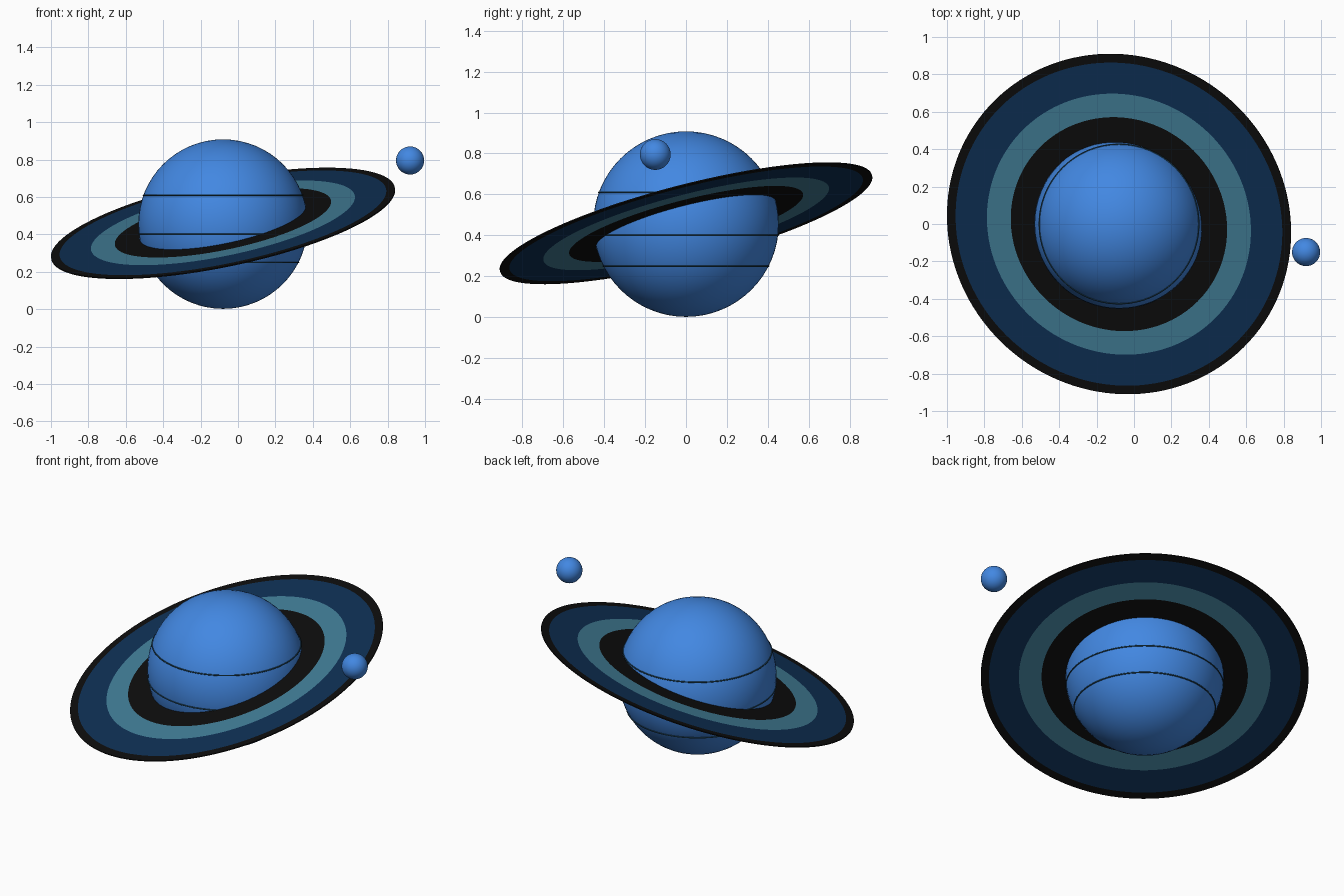
import bpy
import bmesh
import math
from mathutils import Vector

cube = bpy.data.objects.get("Cube")
if cube:
    bpy.data.objects.remove(cube, do_unlink=True)


def make_material(name, rgb):
    mat = bpy.data.materials.new(name)
    mat.use_nodes = True
    color = (*rgb, 1)
    mat.diffuse_color = color
    bsdf = mat.node_tree.nodes["Principled BSDF"]
    bsdf.inputs["Base Color"].default_value = color
    bsdf.inputs["Roughness"].default_value = 0.7
    return mat


blue = make_material("planet blue", (0.055, 0.245, 0.76))
black = make_material("ring black", (0.004, 0.004, 0.004))
navy = make_material("ring navy", (0.0044, 0.03, 0.09))
teal = make_material("ring teal", (0.053, 0.205, 0.305))
dark_teal = make_material("band dark teal", (0.013, 0.055, 0.09))

CENTER = Vector((-0.08, 0, 0.455))
RADIUS = 0.453


def add_ball(name, center, radius):
    bpy.ops.mesh.primitive_uv_sphere_add(segments=64, ring_count=32, radius=radius, location=center)
    ball = bpy.context.object
    ball.name = name
    ball.data.materials.append(blue)
    bpy.ops.object.shade_smooth()
    return ball


# Planet and its moon
add_ball("planet", CENTER, RADIUS)
add_ball("moon", (0.92, -0.15, 0.795), 0.075)

# Thin latitude bands around the planet
for name, z in (("upper_band", 0.61), ("middle_band", 0.4), ("lower_band", 0.25)):
    dz = z - CENTER.z
    bpy.ops.mesh.primitive_torus_add(
        major_radius=math.sqrt(RADIUS ** 2 - dz ** 2), minor_radius=0.004,
        major_segments=96, minor_segments=8, location=(CENTER.x, CENTER.y, z))
    band = bpy.context.object
    band.name = name
    band.data.materials.append(dark_teal)
    bpy.ops.object.shade_smooth()

# Tilted ring disc: a closed flat profile spun around its axis
radii = [0.44, 0.59, 0.72, 0.891, 0.938]
half = 0.003
profile = [(r, half) for r in radii] + [(r, -half) for r in reversed(radii)]
SIDES = 128
bm = bmesh.new()
loops = []
for i in range(SIDES):
    a = math.tau * i / SIDES
    loops.append([bm.verts.new((r * math.cos(a), r * math.sin(a), h)) for r, h in profile])
for i in range(SIDES):
    here, after = loops[i], loops[(i + 1) % SIDES]
    for j in range(len(profile)):
        k = (j + 1) % len(profile)
        face = bm.faces.new((here[j], here[k], after[k], after[j]))
        # Colour by distance from the axis
        middle = (profile[j][0] + profile[k][0]) / 2
        if radii[1] < middle < radii[2]:
            face.material_index = 2
        elif radii[2] < middle < radii[3]:
            face.material_index = 1
bmesh.ops.recalc_face_normals(bm, faces=bm.faces)
mesh = bpy.data.meshes.new("planet_ring")
bm.to_mesh(mesh)
bm.free()
for mat in (black, navy, teal):
    mesh.materials.append(mat)
ring = bpy.data.objects.new("planet_ring", mesh)
bpy.context.collection.objects.link(ring)
ring.location = CENTER + Vector((0, 0, 0.004))
ring.rotation_mode = 'QUATERNION'
normal = Vector((-0.197, -0.245, 0.949)).normalized()
ring.rotation_quaternion = Vector((0, 0, 1)).rotation_difference(normal)
